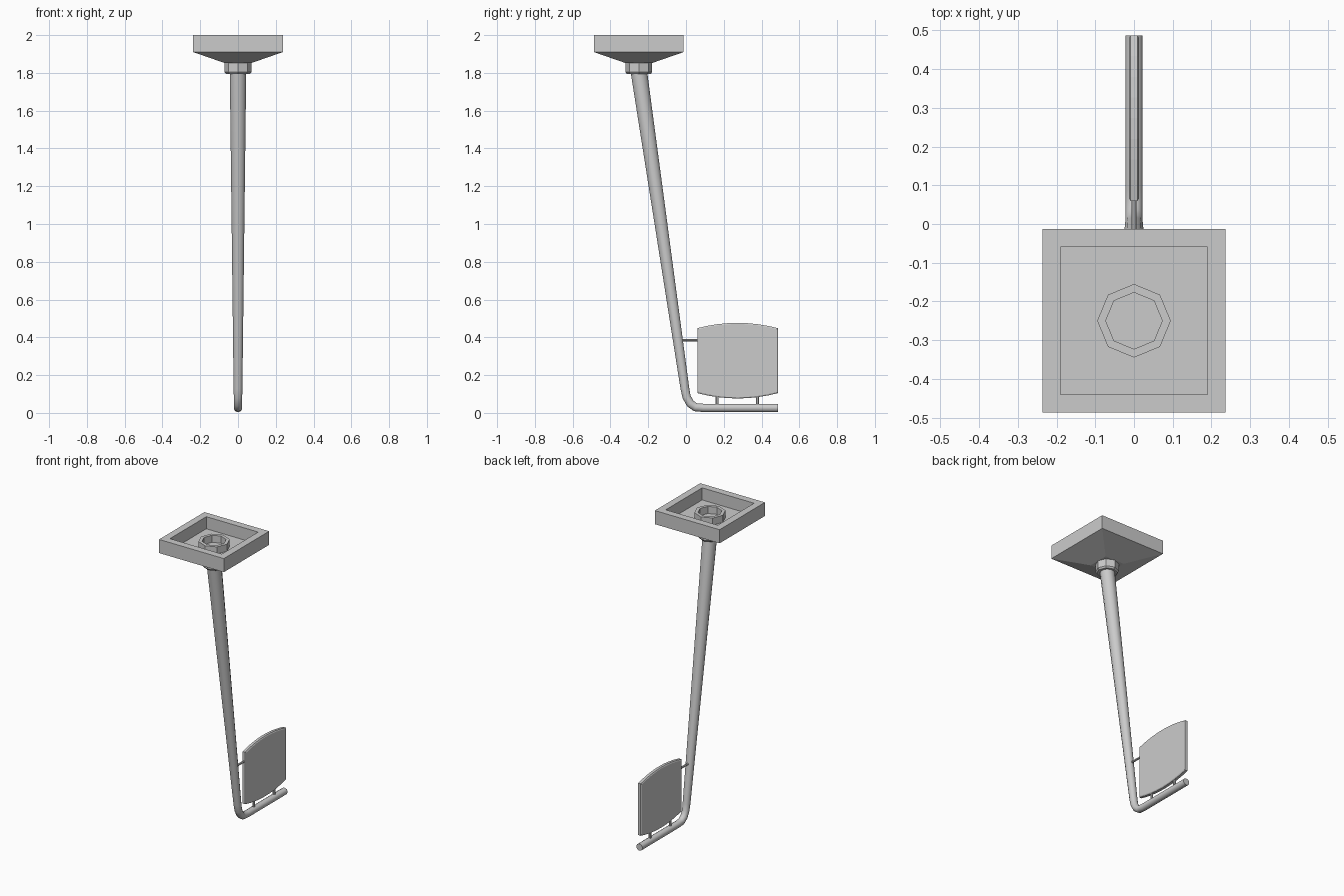
import bpy, bmesh
from math import pi, sin, cos, sqrt
from mathutils import Vector

cube = bpy.data.objects.get("Cube")
if cube:
    bpy.data.objects.remove(cube, do_unlink=True)

grey = bpy.data.materials.new("plain grey")
grey.use_nodes = True
COLOR = (0.6, 0.6, 0.6, 1)
grey.diffuse_color = COLOR
grey.node_tree.nodes["Principled BSDF"].inputs["Base Color"].default_value = COLOR

BASE_Y = -0.25


def finish(name, bm, smooth=False):
    bmesh.ops.recalc_face_normals(bm, faces=bm.faces)
    mesh = bpy.data.meshes.new(name)
    bm.to_mesh(mesh)
    bm.free()
    mesh.materials.append(grey)
    obj = bpy.data.objects.new(name, mesh)
    bpy.context.collection.objects.link(obj)
    if smooth:
        bpy.ops.object.select_all(action='DESELECT')
        obj.select_set(True)
        bpy.context.view_layer.objects.active = obj
        bpy.ops.object.shade_smooth_by_angle(angle=pi / 5)
    return obj


def loft(name, rings, smooth=False):
    """Skin a list of equal-length point rings and cap both ends."""
    bm = bmesh.new()
    loops = [[bm.verts.new(p) for p in ring] for ring in rings]
    for a, b in zip(loops, loops[1:]):
        for i in range(len(a)):
            j = (i + 1) % len(a)
            bm.faces.new((a[i], a[j], b[j], b[i]))
    bm.faces.new(loops[0])
    bm.faces.new(loops[-1])
    return finish(name, bm, smooth)


def stack(name, sides, profile, turn=0.0):
    """Polygonal rings of (radius, z) around the mount axis."""
    rings = [[(r * cos(turn + 2 * pi * i / sides),
               BASE_Y + r * sin(turn + 2 * pi * i / sides), z)
              for i in range(sides)] for r, z in profile]
    return loft(name, rings)


def pipe(name, path, sides=12):
    """Round pipe through (y, z, radius) points in the centre plane."""
    pts = [Vector((0, y, z)) for y, z, r in path]
    rings = []
    for k, p in enumerate(pts):
        before = (p - pts[k - 1]).normalized() if k else Vector()
        after = (pts[k + 1] - p).normalized() if k + 1 < len(pts) else Vector()
        across = (before + after).normalized().cross(Vector((1, 0, 0)))
        ring = []
        for i in range(sides):
            a = 2 * pi * (i + 0.5) / sides
            ring.append(p + path[k][2] * (Vector((cos(a), 0, 0)) + across * sin(a)))
        rings.append(ring)
    return loft(name, rings, True)


# Square mounting base: tapered underside, raised rim and sunken top
d = sqrt(2)
stack("mounting_base", 4, [(0.07 * d, 1.852), (0.237 * d, 1.91), (0.237 * d, 2.0),
                           (0.19 * d, 2.0), (0.19 * d, 1.92)], pi / 4)

# Octagonal socket ring inside the base, and collar beneath it
stack("socket_ring", 8, [(0.095, 1.915), (0.095, 1.967), (0.073, 1.967), (0.073, 1.9)])
stack("pole_collar", 8, [(0.071, 1.87), (0.071, 1.804), (0.063, 1.794)])

# Tapered leaning pole that bends into a horizontal foot
pipe("pole", [(BASE_Y, 1.81, 0.045), (-0.006, 0.13, 0.024), (0.003, 0.085, 0.023),
              (0.022, 0.05, 0.023), (0.05, 0.03, 0.023), (0.09, 0.0265, 0.0225),
              (0.487, 0.0265, 0.0225)])

# Upright panel with bowed top and bottom edges
MID_Y, HALF, MID_Z = 0.2735, 0.2135, 0.2765


def outline(inset, x):
    half, steps = HALF - inset, 8
    top = []
    for i in range(steps + 1):
        t = 1 - 2 * i / steps
        top.append((x, MID_Y + t * half, MID_Z + 0.2 - inset - 0.028 * t * t))
    bottom = [(x, y, 2 * MID_Z - z) for x, y, z in reversed(top)]
    return top + bottom


loft("panel", [outline(0.006, -0.013), outline(0, -0.009),
               outline(0, 0.009), outline(0.006, 0.013)])

# Small struts holding the panel
for n, y in (("inner", 0.165), ("outer", 0.378)):
    pipe(n + "_panel_strut", [(y, 0.035, 0.009), (y, 0.1, 0.009)], 8)
pipe("side_panel_strut", [(-0.045, 0.385, 0.007), (0.07, 0.385, 0.007)], 8)
